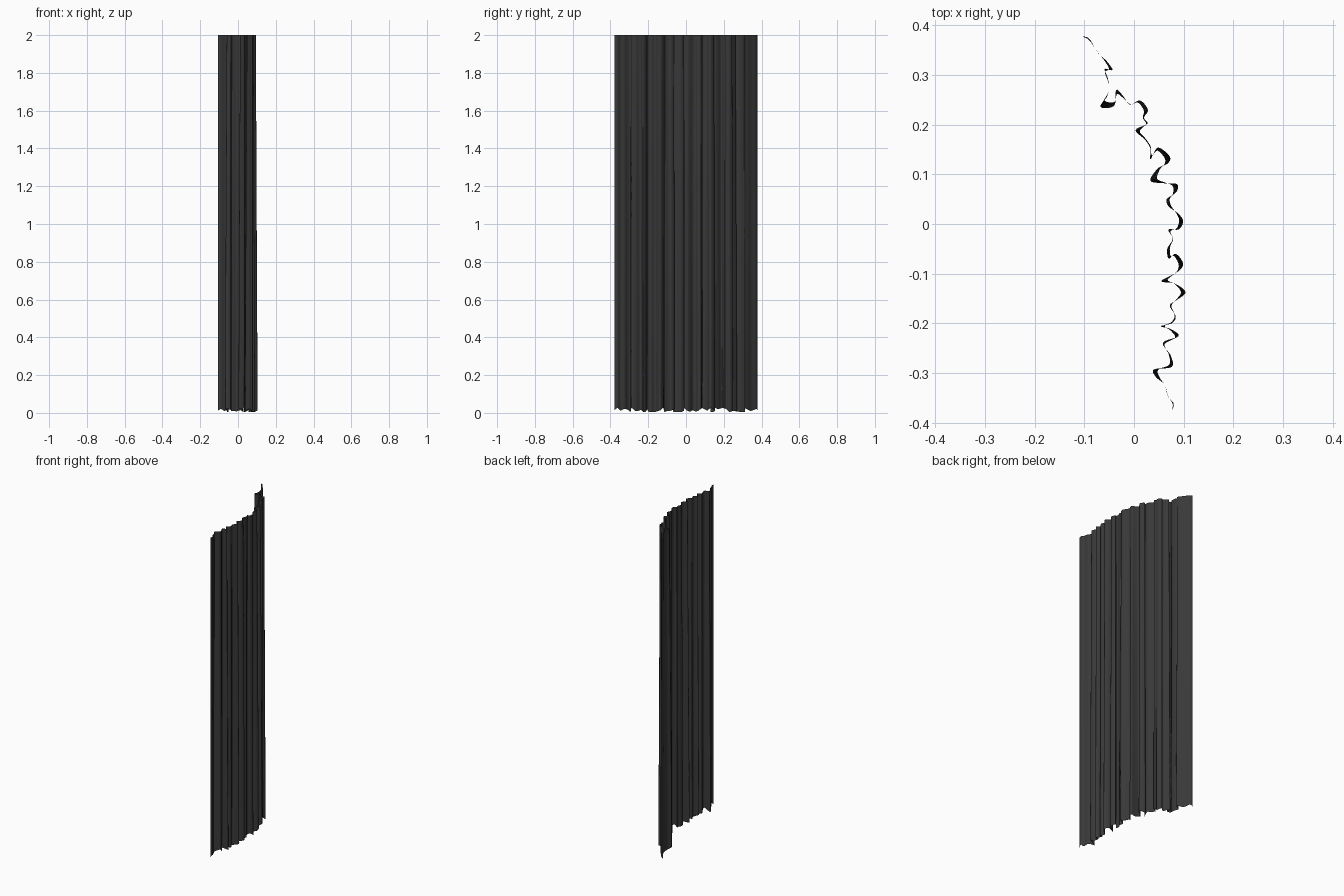
import bpy, bmesh, math, random
from mathutils import Vector

if "Cube" in bpy.data.objects:
    bpy.data.objects.remove(bpy.data.objects["Cube"])

random.seed(4)
# Plan of the folded hem, in hundredths of a unit, from back edge to front edge
PLAN = [(-10.5, 37.8), (-9, 37.3), (-7.3, 34.5), (-5.5, 32.8), (-4.3, 31), (-5.9, 31.2),
        (-5.2, 29), (-5.3, 26), (-6.8, 23.6), (-4, 23.8), (-3.6, 27), (-2.2, 25.8), (-0.8, 24),
        (1.2, 24.9), (2.8, 23), (2, 21.4), (2.7, 20.2), (0.3, 18.9), (2.2, 17), (3.3, 15.2),
        (3.3, 13), (4.8, 15.4), (7.2, 13.6), (6.8, 12.2), (4.8, 11.2), (3.3, 8.7), (6.2, 8.2),
        (8.7, 8), (8.5, 6.4), (6.6, 5), (7, 3.5), (8.8, 2.2), (9.9, 0.6), (9, -1.1),
        (6.9, -1.1), (7.8, -3), (6.7, -5), (7, -7), (8.4, -6), (9.9, -8), (8.7, -9.7),
        (5.5, -11.5), (8.2, -12), (10.4, -13.7), (8.8, -15.2), (7.2, -16.4), (8.4, -18.6),
        (7.6, -20), (5.4, -20.6), (7.5, -21.2), (9, -22.6), (5.8, -23.9), (7.4, -26.5),
        (7.6, -28.8), (4, -29.3), (4.4, -30.8), (6.2, -32.4), (6.9, -34.8), (8, -36.2), (7.6, -37.8)]
hem = [Vector((x, y)) / 100 for x, y in PLAN]
n = len(hem)


def average(i):
    """Centre line of the folds around point i."""
    w = min(3, i, n - 1 - i)
    return sum(hem[i - w:i + w + 1], Vector((0, 0))) / (2 * w + 1)


centre = [average(i) for i in range(n)]
drift = [random.uniform(-1, 1) for _ in hem]
lift = [random.uniform(0.004, 0.026) for _ in hem]


def spline(pts, steps=5):
    """Catmull-Rom curve through the points."""
    out = []
    for i in range(len(pts) - 1):
        p0, p1, p2, p3 = (pts[max(i - 1, 0)], pts[i], pts[i + 1], pts[min(i + 2, len(pts) - 1)])
        for k in range(steps):
            t = k / steps
            out.append(0.5 * (2 * p1 + (p2 - p0) * t + (2 * p0 - 5 * p1 + 4 * p2 - p3) * t * t
                              + (3 * p1 - p0 - 3 * p2 + p3) * t ** 3))
    return out + [pts[-1]]


# Curtain sheet: folds are tight at the rail and open towards the hem
bm = bmesh.new()
ROWS = 20
rows = []
for r in range(ROWS + 1):
    h = r / ROWS
    pts = []
    for i in range(n):
        amount = 1.0 - 0.42 * h + 0.08 * drift[i] * math.sin(math.pi * h)
        p = centre[i] + (hem[i] - centre[i]) * amount
        z = lift[i] + (2 - lift[i]) * h
        pts.append(Vector((p.x, p.y, z)))
    rows.append([bm.verts.new(p) for p in spline(pts)])
for a, b in zip(rows, rows[1:]):
    for j in range(len(a) - 1):
        bm.faces.new((a[j + 1], a[j], b[j], b[j + 1])).smooth = True

mesh = bpy.data.meshes.new("curtain")
bm.to_mesh(mesh)
bm.free()
curtain = bpy.data.objects.new("curtain", mesh)
bpy.context.collection.objects.link(curtain)

# Dark cloth
cloth = bpy.data.materials.new("dark_cloth")
cloth.diffuse_color = (0.04, 0.04, 0.04, 1)
cloth.use_nodes = True
cloth.node_tree.nodes["Principled BSDF"].inputs["Base Color"].default_value = cloth.diffuse_color
mesh.materials.append(cloth)
